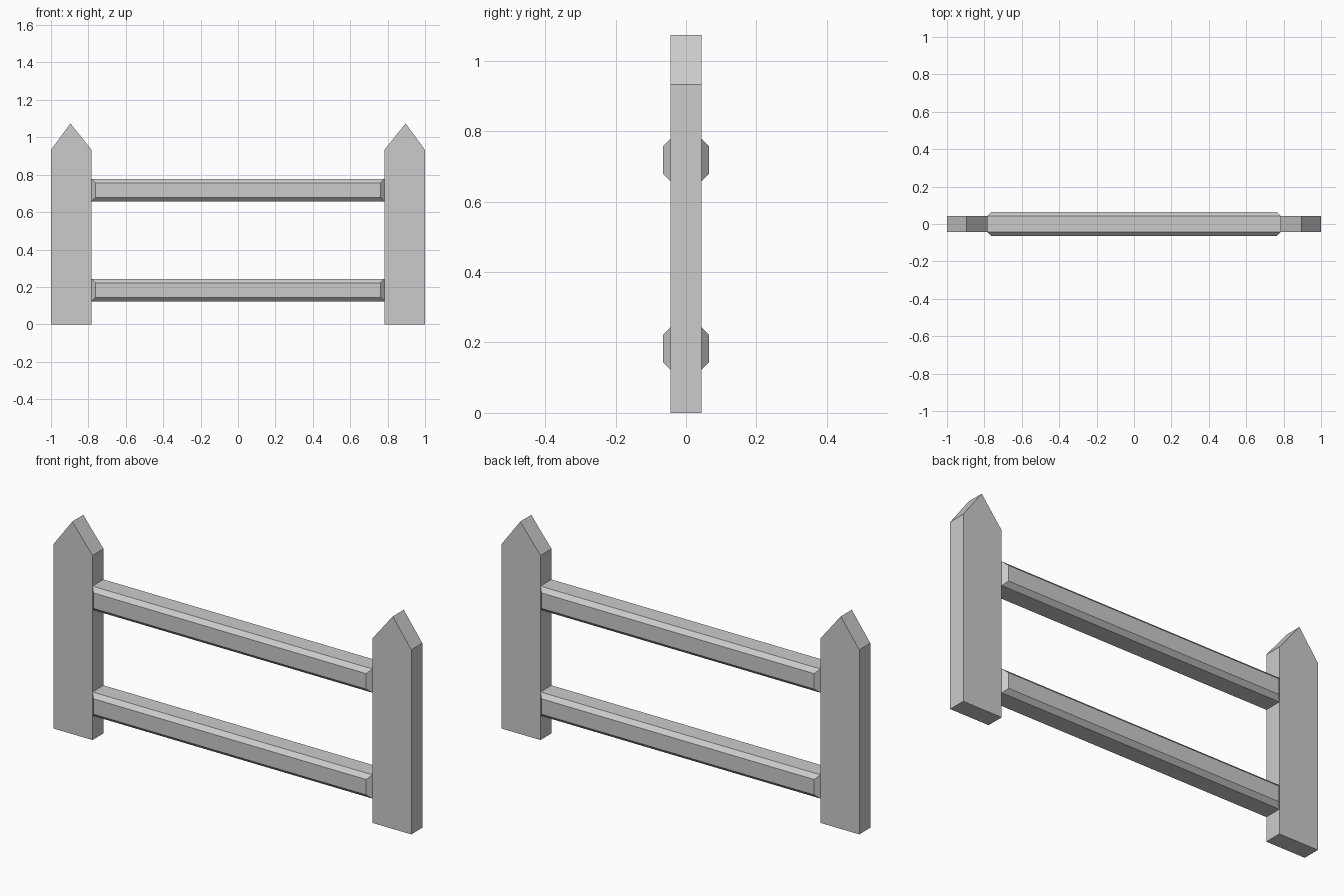
import bpy, bmesh

if "Cube" in bpy.data.objects:
    bpy.data.objects.remove(bpy.data.objects["Cube"])


def loft(name, sections):
    """Solid skinned through matching closed loops of points, capped at both ends."""
    bm = bmesh.new()
    loops = [[bm.verts.new(p) for p in s] for s in sections]
    n = len(loops[0])
    for a, b in zip(loops, loops[1:]):
        for i in range(n):
            j = (i + 1) % n
            bm.faces.new((a[i], a[j], b[j], b[i]))
    bm.faces.new(loops[0])
    bm.faces.new(loops[-1])
    bmesh.ops.recalc_face_normals(bm, faces=bm.faces)
    mesh = bpy.data.meshes.new(name)
    bm.to_mesh(mesh)
    bm.free()
    obj = bpy.data.objects.new(name, mesh)
    bpy.context.collection.objects.link(obj)
    return obj


POST_IN, HALF_Y = 0.783, 0.044

# Pointed posts, mirrored left and right
profile = [(POST_IN, 0), (1, 0), (1, 0.933), (0.896, 1.074), (POST_IN, 0.933)]
for side, s in (("left", -1), ("right", 1)):
    loft(side + "_post", [[(s * x, y, z) for x, z in profile]
                          for y in (-HALF_Y, HALF_Y)])


def rectangle(y, half_x, zc, half_z):
    return [(sx * half_x, y, zc + sz * half_z)
            for sx, sz in ((-1, -1), (1, -1), (1, 1), (-1, 1))]


# Rails with bevelled front and back faces
for name, zc in (("lower_rail", 0.183), ("upper_rail", 0.718)):
    loft(name, [rectangle(-0.065, 0.762, zc, 0.039),
                rectangle(-HALF_Y, POST_IN, zc, 0.06),
                rectangle(HALF_Y, POST_IN, zc, 0.06),
                rectangle(0.065, 0.762, zc, 0.039)])
